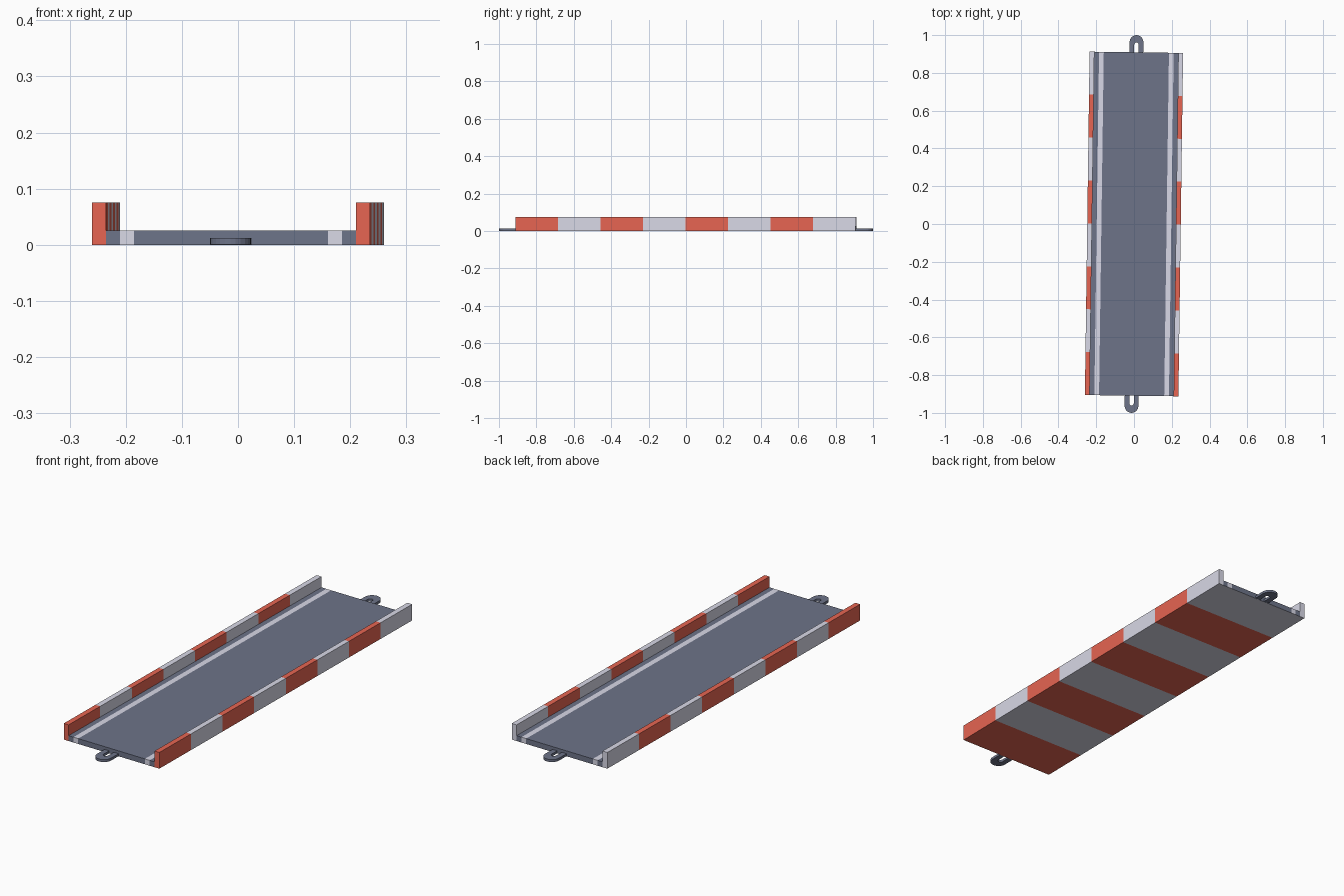
import bpy, bmesh, math
from mathutils import Matrix

if "Cube" in bpy.data.objects:
    bpy.data.objects.remove(bpy.data.objects["Cube"])

ROT = Matrix.Rotation(-0.0137, 4, 'Z')   # whole track sits slightly turned
W, CURB, L = 0.2475, 0.2225, 0.909       # half width, curb inside, half length
SLAB, TOP, N = 0.025, 0.075, 8           # slab height, curb height, stripe count


def material(name, col):
    m = bpy.data.materials.new(name)
    m.diffuse_color = (*col, 1)
    m.use_nodes = True
    m.node_tree.nodes["Principled BSDF"].inputs["Base Color"].default_value = m.diffuse_color
    return m


ASPHALT = material("slate asphalt", (0.155, 0.175, 0.25))
WHITE = material("pale white", (0.72, 0.72, 0.83))
RED = material("warm red", (0.80, 0.13, 0.085))


def finish(bm, name, mats):
    bmesh.ops.recalc_face_normals(bm, faces=bm.faces)
    bmesh.ops.transform(bm, matrix=ROT, verts=bm.verts)
    me = bpy.data.meshes.new(name)
    bm.to_mesh(me)
    bm.free()
    for m in mats:
        me.materials.append(m)
    ob = bpy.data.objects.new(name, me)
    bpy.context.collection.objects.link(ob)
    return ob


# Track: column strips across the width, striped curbs and underside
xs = [-W, -CURB, -0.1975, -0.1725, 0.1725, 0.1975, CURB, W]
bm = bmesh.new()


def quad(pts, mat):
    bm.faces.new([bm.verts.new(p) for p in pts]).material_index = mat


for i in range(7):
    a, b = xs[i], xs[i + 1]
    edge = i in (0, 6)
    h = TOP if edge else SLAB
    paint = 1 if i in (1 + 1, 4) else 0          # painted lane lines
    for k in range(N):
        y0, y1 = -L + 2 * L * k / N, -L + 2 * L * (k + 1) / N
        stripe = 2 if k % 2 == 0 else 1
        quad([(a, y0, 0), (a, y1, 0), (b, y1, 0), (b, y0, 0)], stripe)
        quad([(a, y0, h), (b, y0, h), (b, y1, h), (a, y1, h)], stripe if edge else paint)
        if edge:                                 # outer and inner curb walls
            out, inn = (a, b) if i == 0 else (b, a)
            quad([(out, y0, 0), (out, y1, 0), (out, y1, h), (out, y0, h)], stripe)
            quad([(inn, y0, SLAB), (inn, y1, SLAB), (inn, y1, h), (inn, y0, h)], stripe)
    for y, m in ((-L, 2), (L, 1)):               # end caps
        if edge:
            quad([(a, y, 0), (b, y, 0), (b, y, SLAB), (a, y, SLAB)], m)
            quad([(a, y, SLAB), (b, y, SLAB), (b, y, h), (a, y, h)], m)
        else:
            quad([(a, y, 0), (b, y, 0), (b, y, h), (a, y, h)], paint)
bmesh.ops.remove_doubles(bm, verts=bm.verts, dist=1e-5)
finish(bm, "track_section", [ASPHALT, WHITE, RED])


# Connector loops: U-shaped flat links at both ends
def arch(r, cy, n=12):
    pts = [(r, L - 0.002)]
    pts += [(r * math.cos(math.pi * i / n), cy + r * math.sin(math.pi * i / n)) for i in range(n + 1)]
    return pts + [(-r, L - 0.002)]


def link(name, sign):
    bm = bmesh.new()
    outer, inner = arch(0.0365, 0.9635), arch(0.012, 0.949)
    rings = []
    for z in (0.0005, 0.012):
        rings.append([[bm.verts.new((sign * x, sign * y, z)) for x, y in p] for p in (outer, inner)])
    (o0, i0), (o1, i1) = rings
    for k in range(len(o0) - 1):
        for q in ((o0, i0), (i0, i1), (i1, o1), (o1, o0)):
            bm.faces.new([q[0][k], q[0][k + 1], q[1][k + 1], q[1][k]])
    for k in (0, -1):
        bm.faces.new([o0[k], i0[k], i1[k], o1[k]])
    ob = finish(bm, name, [ASPHALT])
    return ob


link("front_connector_loop", -1)
link("back_connector_loop", 1)
